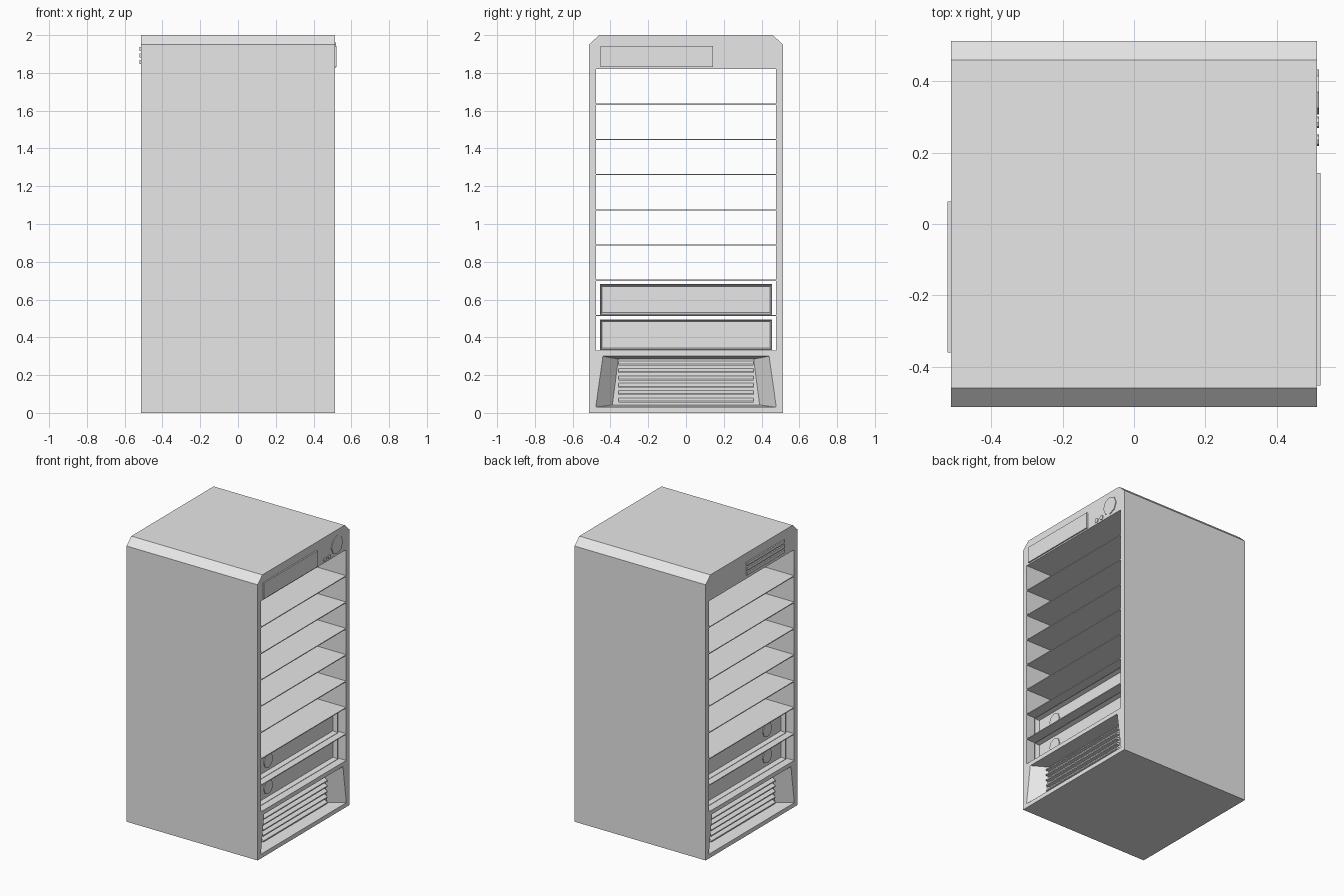
import bpy
import bmesh
import math
from mathutils import Matrix, Vector

if "Cube" in bpy.data.objects:
    bpy.data.objects.remove(bpy.data.objects["Cube"], do_unlink=True)

grey = bpy.data.materials.new("light_grey")
grey.use_nodes = True
grey.diffuse_color = (0.8, 0.8, 0.8, 1)
grey.node_tree.nodes["Principled BSDF"].inputs["Base Color"].default_value = grey.diffuse_color

HALF = 0.513      # half width and half depth of the cabinet
OPEN = 0.476      # half width of the open bay
FLOOR, CEILING = 0.33, 1.82
BAY = (CEILING - FLOOR) / 8


def finish(name, bm):
    """Turn a bmesh into a named grey object."""
    bmesh.ops.recalc_face_normals(bm, faces=bm.faces)
    mesh = bpy.data.meshes.new(name)
    bm.to_mesh(mesh)
    bm.free()
    mesh.materials.append(grey)
    obj = bpy.data.objects.new(name, mesh)
    bpy.context.collection.objects.link(obj)
    return obj


def loft(name, ring_a, ring_b):
    """Closed solid between two matching rings of points."""
    bm = bmesh.new()
    a = [bm.verts.new(p) for p in ring_a]
    b = [bm.verts.new(p) for p in ring_b]
    bm.faces.new(a)
    bm.faces.new(b)
    for i in range(len(a)):
        j = (i + 1) % len(a)
        bm.faces.new((a[i], a[j], b[j], b[i]))
    return finish(name, bm)


def box_mesh(x, y, z):
    bm = bmesh.new()
    bmesh.ops.create_cube(bm, size=1)
    for v in bm.verts:
        v.co = [r[0] if c < 0 else r[1] for c, r in zip(v.co, (x, y, z))]
    return bm


def box(name, x, y, z):
    return finish(name, box_mesh(x, y, z))


def disc(name, x, y, z, radius, thick, sides=8):
    """Low-poly disc facing along x."""
    bm = bmesh.new()
    turn = Matrix.Translation((x, y, z)) @ Matrix.Rotation(math.pi / 2, 4, "Y")
    bmesh.ops.create_cone(bm, cap_ends=True, segments=sides, radius1=radius,
                          radius2=radius, depth=thick, matrix=turn)
    return finish(name, bm)


def cut(target, cutter):
    mod = target.modifiers.new("cut", "BOOLEAN")
    mod.operation = "DIFFERENCE"
    mod.solver = "EXACT"
    mod.object = cutter
    bpy.context.view_layer.objects.active = target
    bpy.ops.object.modifier_apply(modifier=mod.name)
    bpy.data.objects.remove(cutter, do_unlink=True)


# Cabinet shell: chamfered outline extruded across the width
outline = [(-HALF, 0), (HALF, 0), (HALF, 1.95), (0.46, 2), (-0.46, 2), (-HALF, 1.95)]
shell = loft("cabinet_shell", [(-HALF, y, z) for y, z in outline],
             [(HALF, y, z) for y, z in outline])
cut(shell, box("bay_cutter", (-1, 1), (-OPEN, OPEN), (FLOOR, CEILING)))

# Tapered vent recesses near the base on both open sides
mouth = [(-0.478, 0.03), (0.478, 0.03), (0.44, 0.3), (-0.44, 0.3)]
back = [(-0.39, 0.042), (0.39, 0.042), (0.358, 0.285), (-0.358, 0.285)]
RECESS = HALF - 0.09
for s in (-1, 1):
    inner = [Vector((s * RECESS, y, z)) for y, z in back]
    outer = [Vector((s * HALF, y, z)) for y, z in mouth]
    outer = [a.lerp(b, 1.05) for a, b in zip(inner, outer)]
    cut(shell, loft("vent_cutter", inner, outer))

# Louvers inside each recess
for s in (-1, 1):
    for i in range(6):
        z = 0.055 + 0.039 * i
        wedge = [(RECESS - 0.005, z), (RECESS + 0.028, z),
                 (RECESS + 0.028, z + 0.008), (RECESS - 0.005, z + 0.027)]
        loft("vent_louver", [(s * x, -0.357, h) for x, h in wedge],
             [(s * x, 0.357, h) for x, h in wedge])

# Thin shelves dividing the open bay
for i in range(1, 8):
    z = FLOOR + BAY * i
    box("shelf", (-HALF, HALF), (-OPEN, OPEN), (z - 0.003, z + 0.003))

# Two equipment units with recessed faces and a round dial on each side
for i in range(2):
    low = FLOOR + BAY * i + 0.003
    bm = box_mesh((-0.463, 0.463), (-0.455, 0.455), (low, low + 0.162))
    bm.normal_update()
    ends = [f for f in bm.faces if abs(f.normal.x) > 0.9]
    bmesh.ops.inset_individual(bm, faces=ends, thickness=0.004)
    bmesh.ops.inset_individual(bm, faces=ends, thickness=0.012, depth=-0.03)
    finish("rack_unit", bm)
    for s in (-1, 1):
        disc("unit_dial", s * 0.435, -0.285, low + 0.081, 0.05, 0.008)

# Header details: display plate, dial and two buttons on the left side
box("display_plate", (HALF - 0.002, 0.5225), (-0.453, 0.143), (1.83, 1.943))
disc("header_dial", HALF + 0.001, 0.37, 1.897, 0.063, 0.009)
for y in (0.235, 0.285):
    disc("header_button", HALF + 0.001, y, 1.845, 0.016, 0.009)

# Header slats on the right side
for z in (1.858, 1.892, 1.926):
    box("header_slat", (-0.5225, -HALF + 0.002), (-0.36, 0.063), (z - 0.011, z + 0.011))
